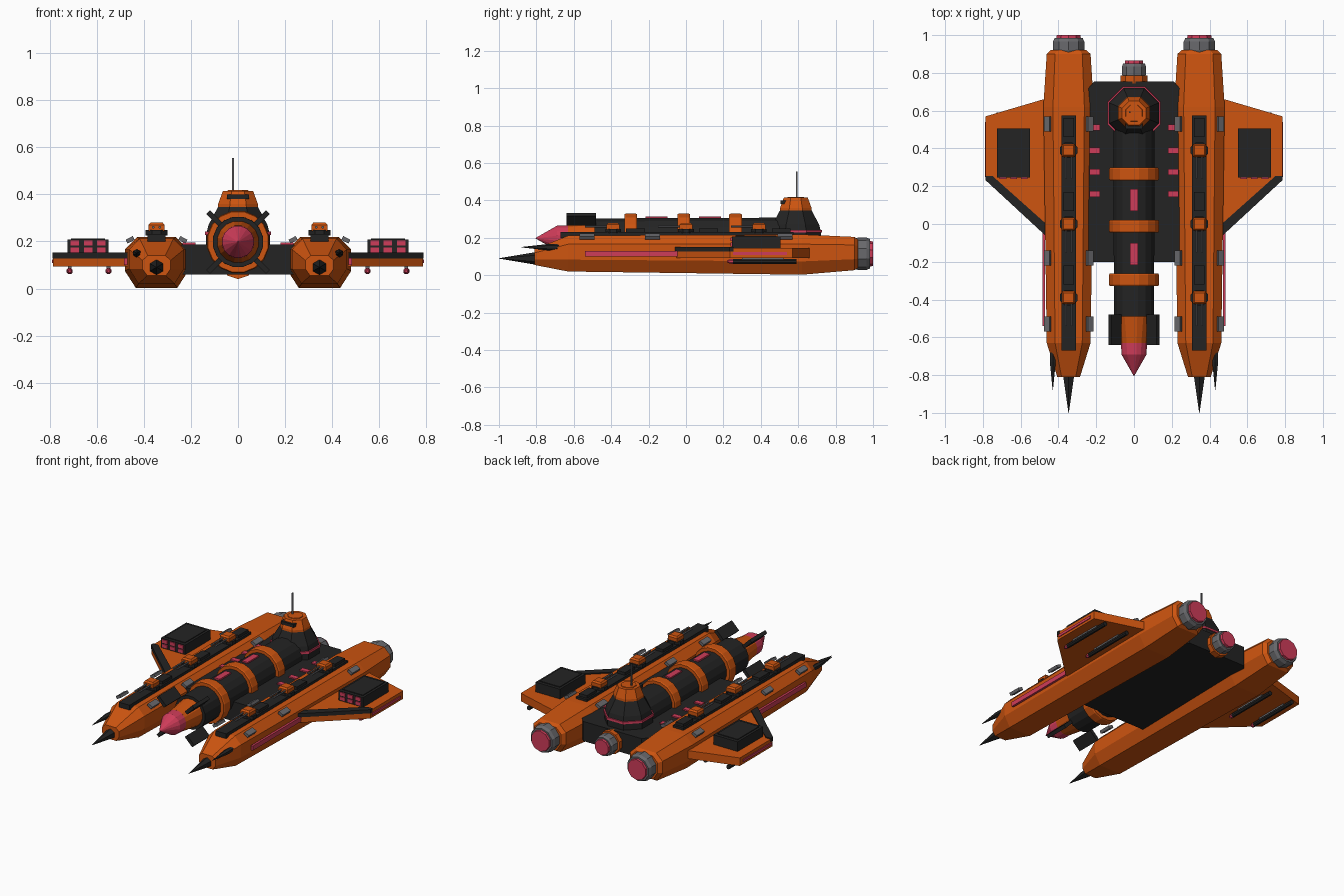
import bpy, bmesh
from math import pi, cos, sin
from mathutils import Matrix, Vector

if "Cube" in bpy.data.objects:
    bpy.data.objects.remove(bpy.data.objects["Cube"])


def material(name, rgb):
    m = bpy.data.materials.new(name)
    m.use_nodes = True
    m.diffuse_color = (*rgb, 1)
    m.node_tree.nodes["Principled BSDF"].inputs["Base Color"].default_value = (*rgb, 1)
    return m


ORANGE = material("orange paint", (0.62, 0.09, 0.005))
BLACK = material("charcoal", (0.017, 0.017, 0.017))
RED = material("crimson glow", (0.62, 0.045, 0.1))
GREY = material("steel grey", (0.14, 0.14, 0.15))


def finish(bm, name, mat):
    bmesh.ops.recalc_face_normals(bm, faces=bm.faces)
    me = bpy.data.meshes.new(name)
    bm.to_mesh(me)
    bm.free()
    me.materials.append(mat)
    ob = bpy.data.objects.new(name, me)
    bpy.context.collection.objects.link(ob)
    return ob


def loft(name, rings, mat):
    """Skin a list of equal-length point rings and cap both ends."""
    bm = bmesh.new()
    loops = [[bm.verts.new(p) for p in ring] for ring in rings]
    n = len(loops[0])
    for a, b in zip(loops, loops[1:]):
        for i in range(n):
            bm.faces.new((a[i], a[(i + 1) % n], b[(i + 1) % n], b[i]))
    bm.faces.new(loops[0])
    bm.faces.new(loops[-1])
    return finish(bm, name, mat)


def slab(name, outline, z0, z1, mat):
    return loft(name, [[(x, y, z) for x, y in outline] for z in (z0, z1)], mat)


def box(name, lo, hi, mat, roll=0):
    lo, hi = Vector(lo), Vector(hi)
    bm = bmesh.new()
    bmesh.ops.create_cube(bm, size=1, matrix=Matrix.Translation((lo + hi) / 2)
                          @ Matrix.Rotation(roll, 4, 'Y')
                          @ Matrix.Diagonal((*(hi - lo), 1)))
    return finish(bm, name, mat)


def side_box(name, s, x0, x1, y0, y1, z0, z1, mat, roll=0):
    a, b = sorted((s * x0, s * x1))
    return box(name, (a, y0, z0), (b, y1, z1), mat, s * roll)


def lathe(name, x, z, profile, mat, n=16):
    """Turned part along y from (y, radius) pairs."""
    ang = [2 * pi * (i + 0.5) / n for i in range(n)]
    return loft(name, [[(x + r * cos(a), y, z + r * sin(a)) for a in ang]
                       for y, r in profile], mat)


def tower(name, y, profile, mat, n=8):
    """Upright faceted part from (z, flat radius) pairs."""
    ang = [2 * pi * (i + 0.5) / n for i in range(n)]
    k = 1 / cos(pi / n)
    return loft(name, [[(r * k * cos(a), y + r * k * sin(a), z) for a in ang]
                       for z, r in profile], mat)


HX = 0.346  # side hull centre line


def hull_ring(x, y, w, top, low):
    shape = [(-.66, 0), (.66, 0), (1, .33), (1, .76), (.62, 1), (-.62, 1), (-1, .76), (-1, .33)]
    return [(x + w * u, y, low + (top - low) * v) for u, v in shape]


for s, side in ((1, "left"), (-1, "right")):
    hx = s * HX
    # Side hull
    loft(side + "_hull", [hull_ring(hx, *st) for st in (
        (-.81, .06, .14, .055), (-.63, .116, .212, .02), (.62, .134, .218, .003),
        (.9, .116, .205, .027), (.92, .095, .19, .04))], ORANGE)
    lathe(side + "_nose_spike", hx, .09, [(-.8, .034), (-1, .001)], BLACK, 6)
    lathe(side + "_outer_spike", s * .43, .15, [(-.68, .016), (-.73, .018), (-.88, .001)], BLACK, 6)
    lathe(side + "_engine", hx, .115, [(.9, .08), (.92, .087), (.965, .087), (.985, .078)], GREY, 10)
    lathe(side + "_engine_glow", hx, .115, [(.98, .068), (1, .066)], RED, 10)
    side_box(side + "_hull_stripe", s, .47, .484, -.54, .0, .1, .13, RED)

    # Spine strip with turrets
    side_box(side + "_spine", s, HX - .038, HX + .038, -.67, .575, .2, .232, BLACK)
    for y in (-.39, 0, .39):
        ang = [pi / 4 * (i + .5) for i in range(8)]
        slab(side + "_turret_base", [(hx + .05 * cos(a), y + .045 * sin(a)) for a in ang],
             .225, .248, BLACK)
        loft(side + "_turret", [[(hx + u * w, y + v * w, z) for u, v in
                                 ((-1, -1), (1, -1), (1, 1), (-1, 1))]
                                for z, w in ((.245, .034), (.27, .034), (.28, .026))], ORANGE)
        for dx in (-.014, .014):
            lathe(side + "_barrel", hx + dx, .26, [(y - .15, .006), (y - .02, .006)], GREY, 6)
        side_box(side + "_spine_block", s, HX - .028, HX + .028, y + .07, y + .17, .23, .25, BLACK)

    # Small grey plates on the upper chamfers
    for y in (-.53, -.18, .53):
        for d in (-1, 1):
            c = HX + d * .112
            side_box(side + "_hull_plate", s, c - .017, c + .017, y - .04, y + .04,
                     .198, .216, GREY, d * .5)

    # Wing
    slab(side + "_wing", [(s * x, y) for x, y in (
        (.44, -.03), (.48, -.05), (.785, .235), (.785, .57), (.48, .66), (.44, .66))],
        .093, .145, ORANGE)
    slab(side + "_wing_leading_edge", [(s * x, y) for x, y in (
        (.47, -.06), (.787, .233), (.787, .255), (.75, .255), (.47, .005))],
        .128, .152, BLACK)
    side_box(side + "_wing_tip_light", s, .78, .79, .25, .54, .108, .124, RED)

    # Launcher box with red tubes
    side_box(side + "_launcher", s, .55, .724, .245, .505, .14, .208, BLACK)
    side_box(side + "_launcher_lid", s, .565, .709, .265, .485, .2, .213, BLACK)
    for i in range(3):
        for z in (.153, .182):
            x = .581 + i * .056
            side_box(side + "_launch_tube", s, x - .018, x + .018, .239, .25, z, z + .021, RED)

    # Rockets below the wing
    for x in (.55, .715):
        side_box(side + "_pylon", s, x - .008, x + .008, .3, .52, .07, .1, GREY)
        lathe(side + "_rocket", s * x, .074, [(.25, .014), (.59, .014)], BLACK, 8)
        lathe(side + "_rocket_tip", s * x, .074, [(.22, .006), (.235, .013), (.251, .014)], RED, 8)

    # Red bars on the deck
    for y in (.16, .275, .39, .51):
        side_box(side + "_deck_light", s, .18, .236, y - .016, y + .016, .18, .195, RED)

# Deck joining the hulls
slab("deck", [(s * x, y) for s, pts in (
    (1, ((.24, -.2), (.24, .72), (.21, .755))),
    (-1, ((.21, .755), (.24, .72), (.24, -.2)))) for x, y in pts], .06, .187, BLACK)

# Central body
BZ = .198
lathe("central_body", 0, BZ, [(-.49, .108), (.5, .112)], BLACK)
for y in (-.295, -.012, .265):
    lathe("body_ring", 0, BZ, [(y - .034, .13), (y - .026, .134), (y + .026, .134), (y + .034, .13)], ORANGE)
lathe("nose_collar", 0, BZ, [(-.63, .07), (-.485, .09)], ORANGE)
lathe("nose_cone", 0, BZ, [(-.805, .001), (-.69, .068), (-.62, .07)], RED)
for y in (-.158, .128):
    box("body_window", (-.02, y - .058, .29), (.02, y + .058, .315), RED)

# Diagonal fins round the nose
for sx in (1, -1):
    for sz in (1, -1):
        c = Vector((sx * .101, 0, BZ + sz * .101))
        h = Vector((.037, .08, .011))
        m = Vector((0, -.56, 0)) + c
        box("nose_fin", m - h, m + h, BLACK, -sx * sz * pi / 4)

# Central engine
lathe("engine_flange", 0, .115, [(.745, .075), (.785, .075)], ORANGE, 10)
lathe("centre_engine", 0, .115, [(.78, .06), (.79, .066), (.835, .066), (.85, .06)], GREY, 10)
lathe("centre_engine_glow", 0, .115, [(.845, .052), (.865, .05)], RED, 10)

# Command tower
TY = .587
tower("tower_base", TY, [(.18, .135), (.23, .135), (.27, .125), (.35, .083)], BLACK)
tower("tower_light_band", TY, [(.228, .141), (.242, .14)], RED)
tower("tower_cabin", TY, [(.345, .085), (.36, .084), (.415, .064)], ORANGE)
tower("tower_roof", TY, [(.41, .045), (.419, .043)], ORANGE)
box("tower_window", (-.046, TY - .083, .38), (.046, TY - .05, .4), BLACK)
box("antenna", (-.026, TY, .41), (-.018, TY + .008, .555), GREY)
